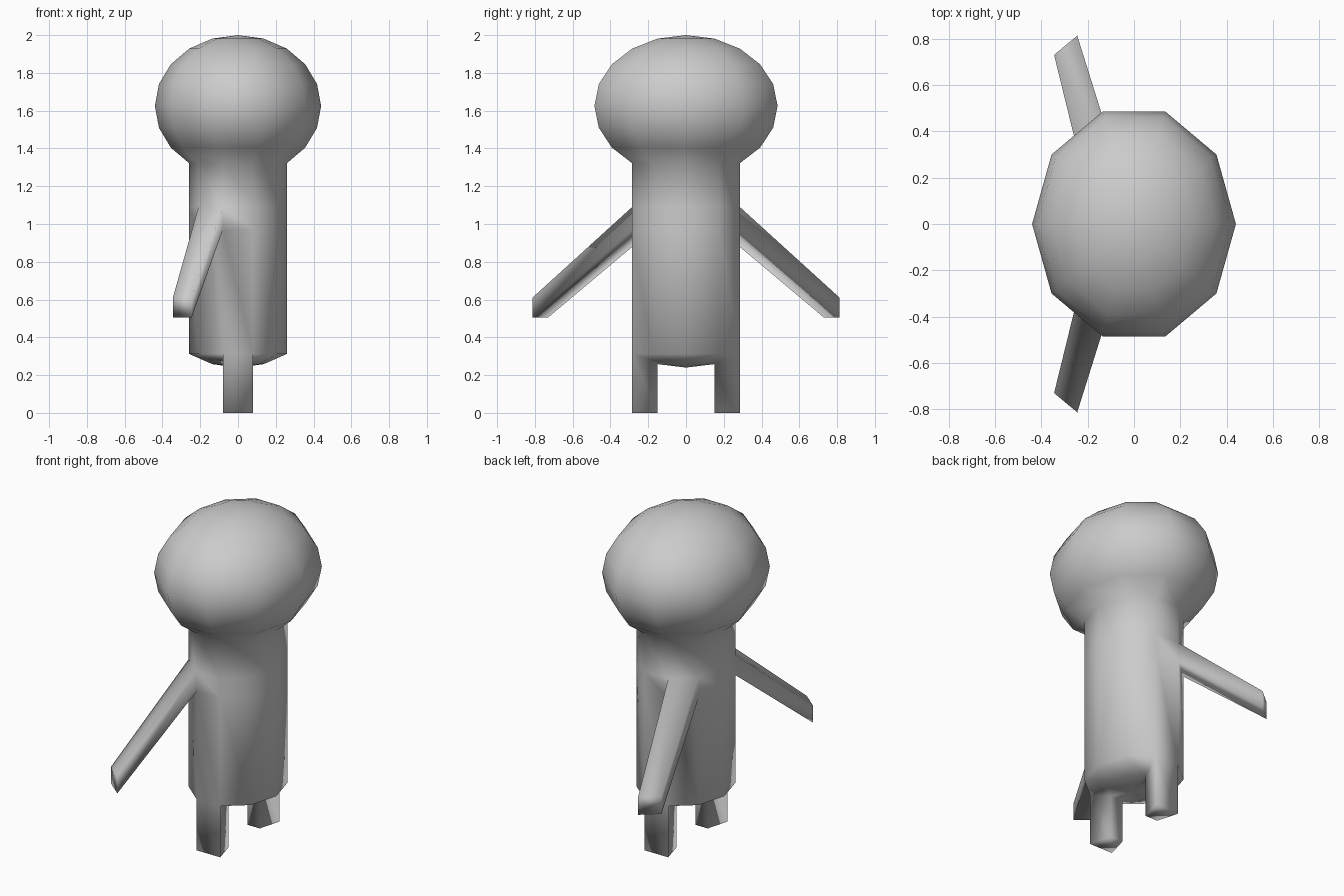
import bpy, bmesh
from math import sin, cos, pi

if "Cube" in bpy.data.objects:
    bpy.data.objects.remove(bpy.data.objects["Cube"])

SEG, STEP = 10, pi / 10
RX, RY, RZ, HEAD_Z = 0.44, 0.51, 0.375, 1.625

# Profile (scale, height): head ellipsoid, straight body, rounded base
profile = [(sin(STEP * k), HEAD_Z + RZ * cos(STEP * k)) for k in range(1, 9)]
body = sin(STEP * 8)
profile += [(body, 1.09), (body, 0.97), (body, 0.312), (sin(STEP), 0.258)]

bm = bmesh.new()
rings = [[bm.verts.new((RX * r * cos(2 * pi * i / SEG), RY * r * sin(2 * pi * i / SEG), z))
          for i in range(SEG)] for r, z in profile]
top = bm.verts.new((0, 0, HEAD_Z + RZ))
base = bm.verts.new((0, 0, 0.24))

faces = {}
for i in range(SEG):
    j = (i + 1) % SEG
    bm.faces.new((top, rings[0][i], rings[0][j]))
    bm.faces.new((base, rings[-1][j], rings[-1][i]))
    for k in range(len(rings) - 1):
        a, b = rings[k], rings[k + 1]
        faces[k, i] = bm.faces.new((a[i], b[i], b[j], a[j]))


def extrude(face):
    return bmesh.ops.extrude_discrete_faces(bm, faces=[face])["faces"][0].verts


# Legs: pulled straight down from the base cap
for i in (2, 7):
    for v in extrude(faces[10, i]):
        v.co.z = 0

# Arms: pulled out and down from the body sides
for i in (3, 6):
    for v in extrude(faces[8, i]):
        side = 1 if v.co.y > 0 else -1
        outer = abs(v.co.y) > 0.23
        v.co = (-0.245 if outer else -0.345,
                side * (0.813 if outer else 0.73),
                0.61 if v.co.z > 1.03 else 0.505)

bmesh.ops.recalc_face_normals(bm, faces=bm.faces)
for f in bm.faces:
    f.smooth = True

mesh = bpy.data.meshes.new("figure")
bm.to_mesh(mesh)
bm.free()
bpy.context.collection.objects.link(bpy.data.objects.new("figure", mesh))
